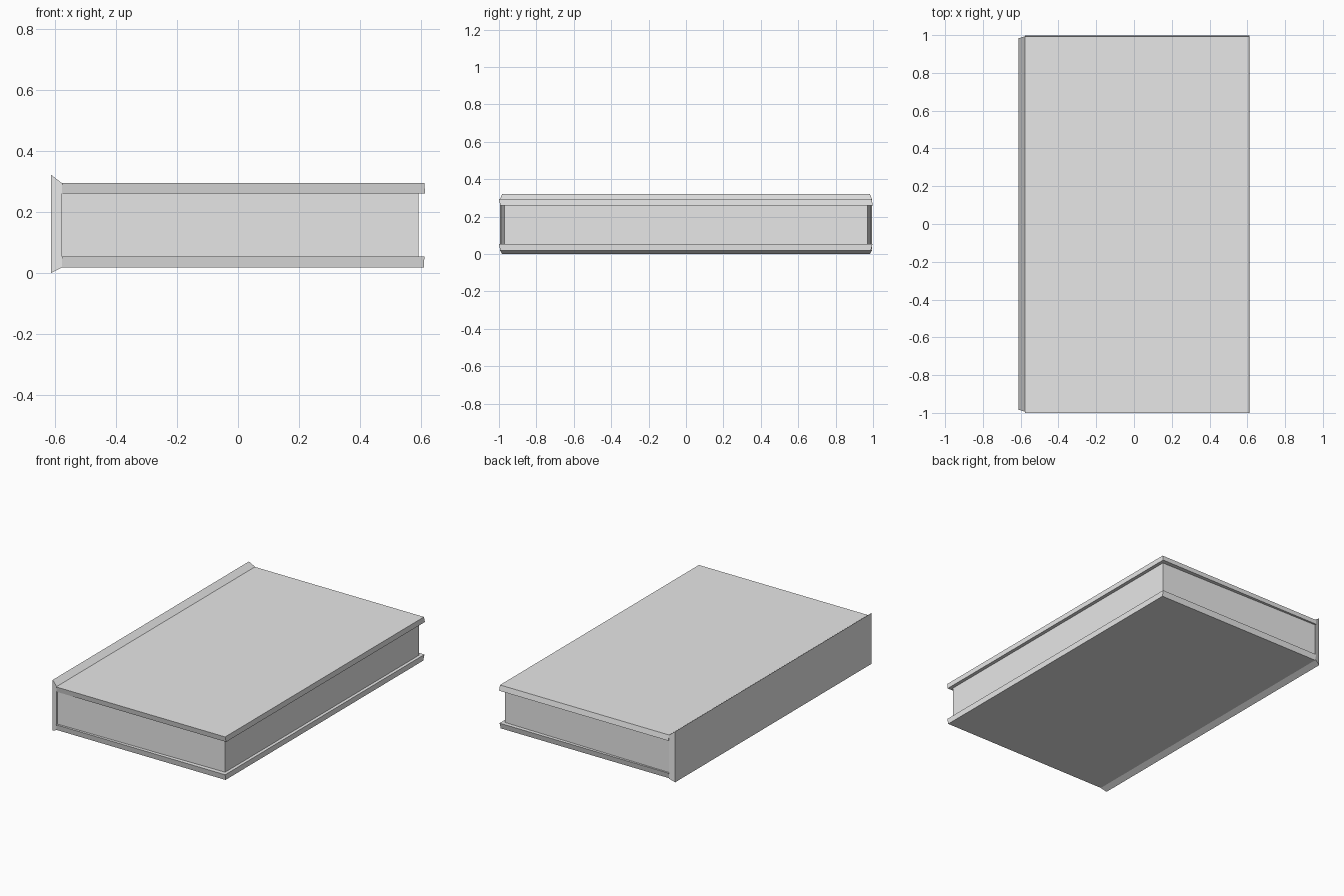
import bpy
import bmesh

cube = bpy.data.objects.get("Cube")
if cube:
    bpy.data.objects.remove(cube, do_unlink=True)

grey = bpy.data.materials.new("plain grey")
grey.use_nodes = True
color = (0.8, 0.8, 0.8, 1)
grey.diffuse_color = color
grey.node_tree.nodes["Principled BSDF"].inputs["Base Color"].default_value = color


def loft(name, sections):
    """Closed solid through rings lying across x: (x, corner (y, z) loop)."""
    bm = bmesh.new()
    rings = [[bm.verts.new((x, y, z)) for y, z in loop] for x, loop in sections]
    for a, b in zip(rings, rings[1:]):
        for i in range(len(a)):
            j = (i + 1) % len(a)
            bm.faces.new((a[i], a[j], b[j], b[i]))
    bm.faces.new(rings[0])
    bm.faces.new(rings[-1])
    bmesh.ops.recalc_face_normals(bm, faces=bm.faces)
    mesh = bpy.data.meshes.new(name)
    bm.to_mesh(mesh)
    bm.free()
    mesh.materials.append(grey)
    obj = bpy.data.objects.new(name, mesh)
    bpy.context.collection.objects.link(obj)
    return obj


def rect(half_y, low, high):
    return [(-half_y, low), (half_y, low), (half_y, high), (-half_y, high)]


SPINE_X, HINGE_X, EDGE_X = -0.612, -0.576, 0.61

# Spine flares above and below the covers
loft("spine", [(SPINE_X, rect(0.983, 0, 0.322)),
               (HINGE_X, rect(0.994, 0.018, 0.294))])

# Page block narrows slightly toward the open edge
loft("page_block", [(HINGE_X, rect(0.988, 0.04, 0.275)),
                    (0.59, rect(0.971, 0.04, 0.275))])

# Covers, with slightly slanted edges
top = [(-0.993, 0.26), (0.999, 0.26), (0.992, 0.294), (-1.0, 0.294)]
bottom = [(-0.993, 0.018), (0.988, 0.018), (0.997, 0.054), (-1.0, 0.054)]
for name, loop in (("top_cover", top), ("bottom_cover", bottom)):
    cover = loft(name, [(HINGE_X, loop), (EDGE_X, loop)])
    # Lean the open edge outward toward the lower side
    for v in cover.data.vertices:
        if v.co.x > 0 and v.co.z in (min(w.co.z for w in cover.data.vertices),):
            v.co.x += 0.002 if name == "top_cover" else -0.002
